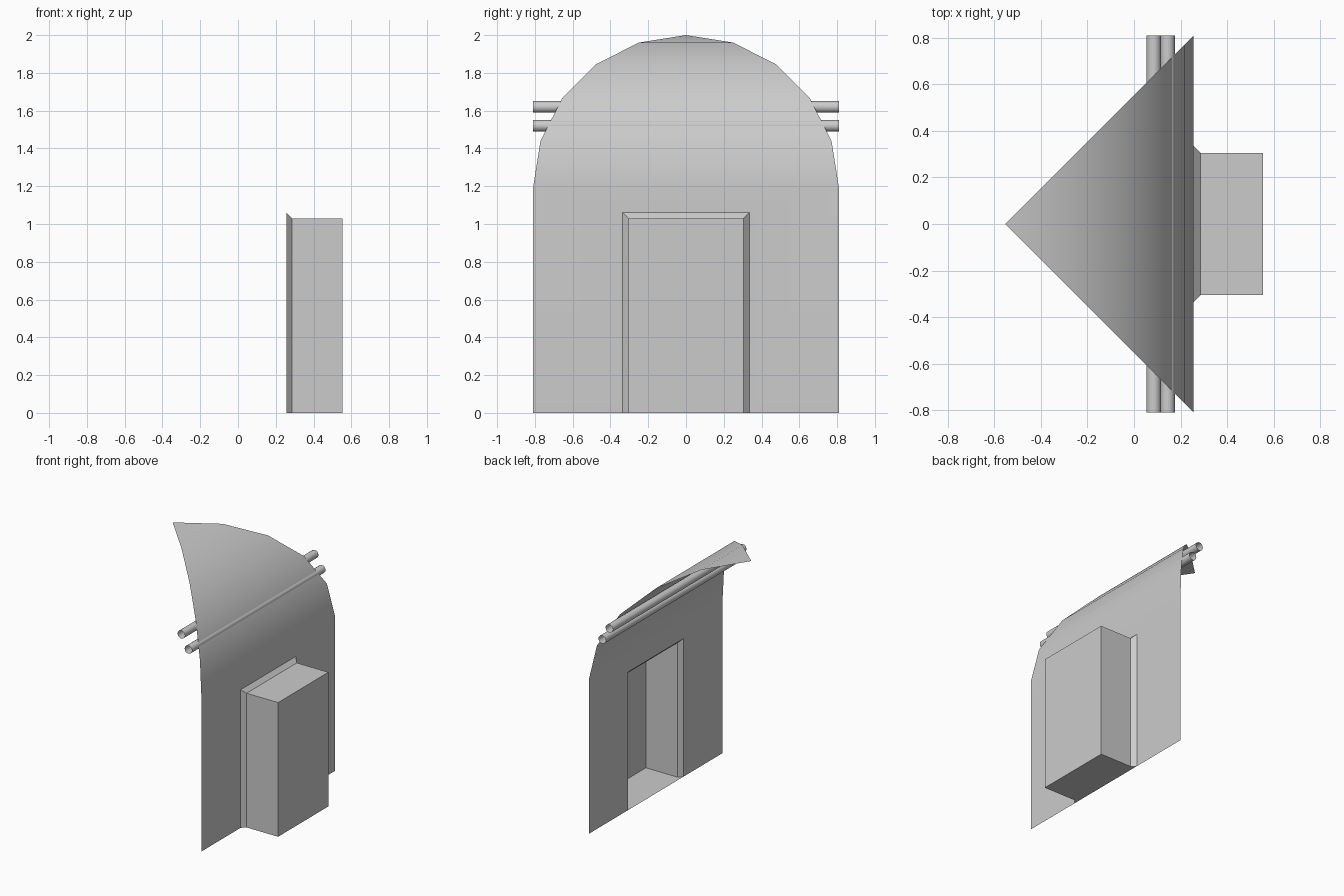
import bpy, bmesh, math

cube = bpy.data.objects.get("Cube")
if cube:
    bpy.data.objects.remove(cube, do_unlink=True)

grey = bpy.data.materials.new("light grey")
grey.use_nodes = True
grey.diffuse_color = (0.6, 0.6, 0.6, 1)
grey.node_tree.nodes["Principled BSDF"].inputs["Base Color"].default_value = (0.6, 0.6, 0.6, 1)

RADIUS = 0.81            # vault radius and half width of the wall
APEX_X = -0.554          # tip of the vault
WALL_X = APEX_X + RADIUS
SPRING_Z = 2 - RADIUS    # height where the vault starts


def finish(name, bm, smooth=False):
    """Turn a bmesh into a named, coloured object."""
    mesh = bpy.data.meshes.new(name)
    bm.to_mesh(mesh)
    bm.free()
    mesh.materials.append(grey)
    obj = bpy.data.objects.new(name, mesh)
    bpy.context.collection.objects.link(obj)
    if smooth:
        bpy.ops.object.select_all(action="DESELECT")
        obj.select_set(True)
        bpy.context.view_layer.objects.active = obj
        bpy.ops.object.shade_smooth_by_angle(angle=math.radians(35))
    return obj


def door_ring(bm, x, half, top):
    """Rectangular loop standing on the ground, facing +x."""
    return [bm.verts.new((x, y, z)) for y, z in
            ((-half, 0), (half, 0), (half, top), (-half, top))]


# Flat wall with a door opening, running up into a vault that narrows to a point
bm = bmesh.new()
sill = [bm.verts.new((WALL_X, y, z)) for y, z in
        ((-RADIUS, 0), (-0.335, 0), (-0.335, 1.06), (0.335, 1.06), (0.335, 0), (RADIUS, 0))]
left = right = None
for i in range(5):
    a = math.radians(18 * i)
    half, z = RADIUS * math.cos(a), SPRING_Z + RADIUS * math.sin(a)
    new_right = bm.verts.new((APEX_X + half, -half, z))
    new_left = bm.verts.new((APEX_X + half, half, z))
    if left is None:
        bm.faces.new(sill + [new_left, new_right])
    else:
        bm.faces.new((right, left, new_left, new_right))
    left, right = new_left, new_right
bm.faces.new((right, left, bm.verts.new((APEX_X, 0, 2))))
wall = finish("vaulted_wall", bm, smooth=True)
weighted = wall.modifiers.new("even shading", "WEIGHTED_NORMAL")
weighted.keep_sharp = True

# Door recess: splayed frame, then a box closed at its far end
bm = bmesh.new()
rings = [door_ring(bm, WALL_X, 0.335, 1.06),
         door_ring(bm, WALL_X + 0.03, 0.305, 1.03),
         door_ring(bm, 0.554, 0.305, 1.03)]
for a, b in zip(rings, rings[1:]):
    for i in range(4):
        j = (i + 1) % 4
        bm.faces.new((a[i], a[j], b[j], b[i]))
bm.faces.new(rings[-1])
finish("door_recess", bm)

# Two open pipes running behind the vault
for name, x, z in (("lower_pipe", 0.145, 1.52), ("upper_pipe", 0.085, 1.62)):
    bm = bmesh.new()
    bmesh.ops.create_cone(bm, cap_ends=False, segments=16,
                          radius1=0.031, radius2=0.031, depth=2 * RADIUS)
    pipe = finish(name, bm, smooth=True)
    pipe.rotation_euler.x = math.pi / 2
    pipe.location = (x, 0, z)
